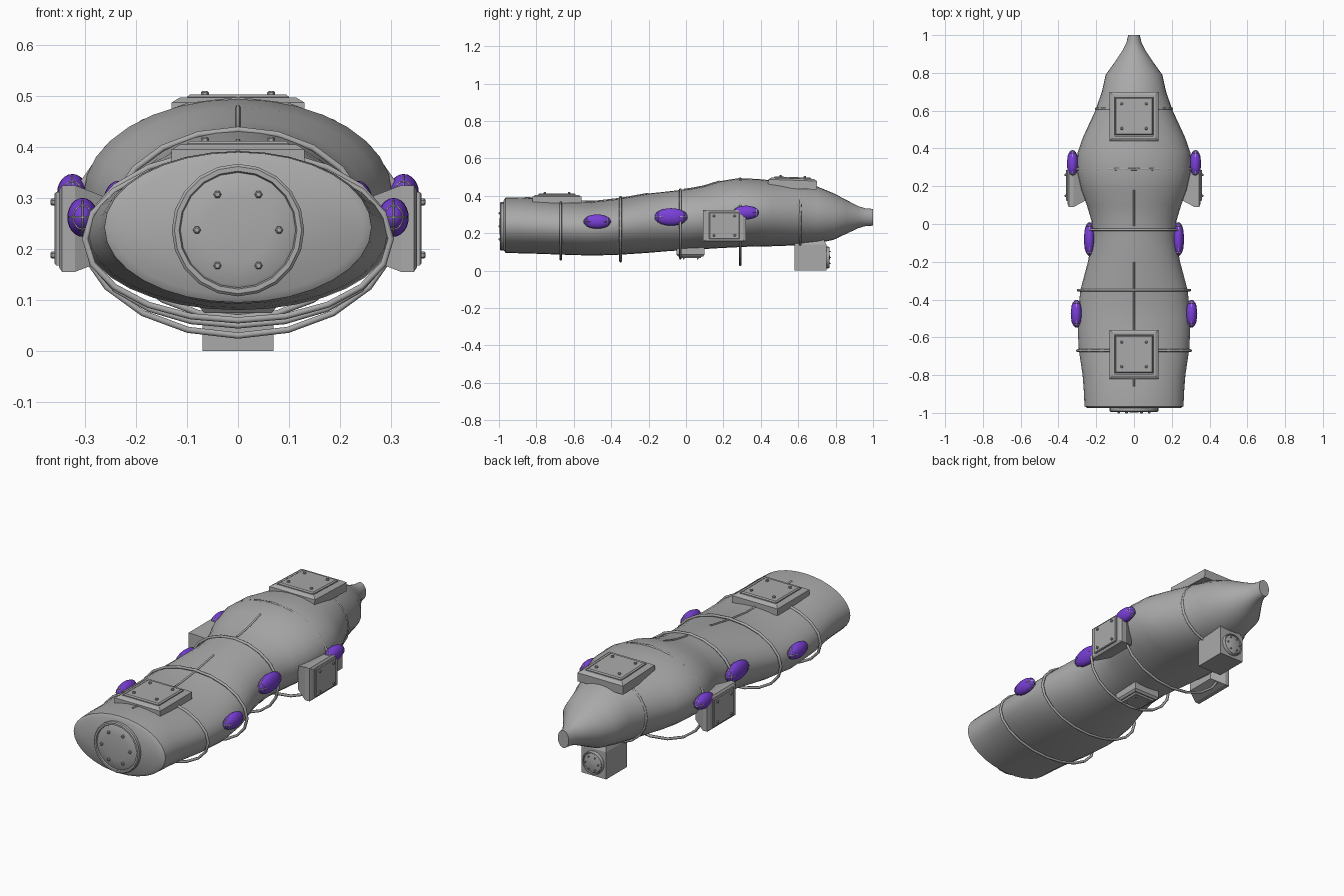
import bpy, bmesh
from math import sin, cos, pi, radians
from mathutils import Matrix, Vector

cube = bpy.data.objects.get("Cube")
if cube:
    bpy.data.objects.remove(cube, do_unlink=True)


def material(name, rgb):
    m = bpy.data.materials.new(name)
    m.use_nodes = True
    m.diffuse_color = (*rgb, 1)
    m.node_tree.nodes["Principled BSDF"].inputs["Base Color"].default_value = (*rgb, 1)
    return m


GREY = material("hull grey", (0.40, 0.40, 0.40))
PURPLE = material("lamp purple", (0.19, 0.05, 0.68))
LIGHT = material("cage light grey", (0.62, 0.62, 0.62))


def finish(bm, name, mat, matrix=Matrix(), smooth=True):
    bmesh.ops.recalc_face_normals(bm, faces=bm.faces)
    mesh = bpy.data.meshes.new(name)
    bm.to_mesh(mesh)
    bm.free()
    mesh.materials.append(mat)
    ob = bpy.data.objects.new(name, mesh)
    bpy.context.collection.objects.link(ob)
    ob.matrix_world = matrix
    if smooth:
        bpy.ops.object.select_all(action='DESELECT')
        ob.select_set(True)
        bpy.context.view_layer.objects.active = ob
        bpy.ops.object.shade_smooth_by_angle(angle=radians(35))
    return ob


def loft(bm, loops):
    """Skin a list of equally long point loops and cap both ends."""
    rows = [[bm.verts.new(p) for p in loop] for loop in loops]
    n = len(rows[0])
    for a, b in zip(rows, rows[1:]):
        for i in range(n):
            bm.faces.new((a[i], a[(i + 1) % n], b[(i + 1) % n], b[i]))
    bm.faces.new(rows[0])
    bm.faces.new(rows[-1])


def square(half_x, half_y, z):
    return [(sx * half_x, sy * half_y, z) for sx, sy in ((-1, -1), (1, -1), (1, 1), (-1, 1))]


def circle(radius, z, n=20):
    return [(radius * cos(2 * pi * i / n), radius * sin(2 * pi * i / n), z) for i in range(n)]


def oval(y, w, low, high, n=32):
    mid, h = (low + high) / 2, (high - low) / 2
    return [(w * cos(2 * pi * i / n), y, mid + h * sin(2 * pi * i / n)) for i in range(n)]


def tube(name, points, radius, mat, cyclic=False):
    curve = bpy.data.curves.new(name, 'CURVE')
    curve.dimensions = '3D'
    curve.bevel_depth = radius
    curve.bevel_resolution = 1
    curve.use_fill_caps = True
    sp = curve.splines.new('POLY')
    sp.points.add(len(points) - 1)
    for p, co in zip(sp.points, points):
        p.co = (*co, 1)
    sp.use_cyclic_u = cyclic
    curve.materials.append(mat)
    ob = bpy.data.objects.new(name, curve)
    bpy.context.collection.objects.link(ob)


def bolts(name, spots, z, matrix, r=0.008):
    bm = bmesh.new()
    for x, y in spots:
        loops = [circle(r, z - 0.004, 6), circle(r, z + 0.005, 6), circle(r * 0.6, z + 0.008, 6)]
        loft(bm, [[(x + p[0], y + p[1], p[2]) for p in lp] for lp in loops])
    finish(bm, name, GREY, matrix, False)


# Hull: y, half width, bottom, top
STATIONS = [(-0.975, 0.245, 0.11, 0.375), (-0.965, 0.262, 0.095, 0.39), (-0.88, 0.266, 0.092, 0.392),
            (-0.8, 0.272, 0.09, 0.385), (-0.66, 0.293, 0.085, 0.375), (-0.5, 0.3, 0.08, 0.368),
            (-0.35, 0.284, 0.085, 0.385), (-0.2, 0.244, 0.095, 0.412), (-0.08, 0.223, 0.105, 0.425),
            (0.02, 0.226, 0.11, 0.437), (0.1, 0.25, 0.115, 0.452), (0.18, 0.28, 0.12, 0.478),
            (0.28, 0.302, 0.125, 0.494), (0.38, 0.298, 0.13, 0.49), (0.46, 0.27, 0.13, 0.482),
            (0.6, 0.205, 0.135, 0.468), (0.7, 0.17, 0.145, 0.45), (0.79, 0.15, 0.165, 0.413),
            (0.86, 0.1, 0.198, 0.376), (0.92, 0.06, 0.226, 0.345), (0.96, 0.04, 0.238, 0.332),
            (1.0, 0.031, 0.24, 0.33)]
bm = bmesh.new()
loft(bm, [oval(*s) for s in STATIONS])
finish(bm, "hull", GREY)


def top_at(y):
    for a, b in zip(STATIONS, STATIONS[1:]):
        if a[0] <= y <= b[0]:
            return a[3] + (b[3] - a[3]) * (y - a[0]) / (b[0] - a[0])


# Hoops around the hull, hanging loose below it
for i, (y, w, low, high) in enumerate([(-0.67, 0.3, 0.06, 0.38), (-0.35, 0.297, 0.05, 0.393),
                                       (-0.03, 0.25, 0.065, 0.434), (0.29, 0.318, 0.03, 0.492),
                                       (0.61, 0.2, 0.13, 0.463)]):
    tube(f"hoop_{i + 1}", oval(y, w, low, high, 20), 0.007, GREY, True)

# Spine bars along the top
for i, (a, b) in enumerate([(-0.86, -0.54), (-0.54, -0.2), (-0.01, 0.18)]):
    ys = [a + (b - a) * k / 6 for k in range(7)]
    tube(f"spine_bar_{i + 1}", [(0, y, top_at(y)) for y in ys], 0.005, GREY)


def hatch(name, half, thick, matrix):
    """Chamfered frame with a sunken rim, raised plate and corner bolts; local z faces out."""
    bm = bmesh.new()
    h, p = half, half * 0.77
    loft(bm, [square(h, h, -thick), square(h, h, 0), square(h * 0.88, h * 0.88, 0.01),
              square(h * 0.8, h * 0.8, 0.01), square(h * 0.8, h * 0.8, 0.002)])
    loft(bm, [square(p, p, -0.005), square(p, p, 0.012), square(p * 0.94, p * 0.94, 0.017)])
    finish(bm, name, GREY, matrix, False)
    d = half * 0.5
    bolts(name + "_bolts", [(x, y) for x in (-d, d) for y in (-d, d)], 0.017, matrix, half * 0.06)


tilt = Matrix.Rotation(radians(-2), 4, 'X')
hatch("front_top_hatch", 0.13, 0.035, Matrix.Translation((0, -0.69, 0.395)))
hatch("rear_top_hatch", 0.13, 0.045, Matrix.Translation((0, 0.57, 0.483)) @ tilt)
hatch("belly_hatch", 0.075, 0.045, Matrix.Translation((0, 0.025, 0.085)) @ Matrix.Rotation(pi, 4, 'X'))

# Side pods: a tapering block, an outer plate and bolts
for side, s in (("left", 1), ("right", -1)):
    m = Matrix.Translation((s * 0.345, 0.205, 0.24)) @ Matrix.Rotation(s * pi / 2, 4, 'Y')
    bm = bmesh.new()
    loft(bm, [square(0.06, 0.08, -0.09), square(0.085, 0.115, -0.025), square(0.085, 0.115, 0),
              square(0.076, 0.1, 0.006)])
    loft(bm, [square(0.072, 0.082, 0), square(0.072, 0.082, 0.012), square(0.068, 0.078, 0.015)])
    finish(bm, side + "_pod", GREY, m, False)
    bolts(side + "_pod_bolts", [(x, y) for x in (-0.052, 0.052) for y in (-0.055, 0.055)], 0.015, m, 0.007)


def round_plate(name, r, matrix):
    """Round rim with a shallow dome and six bolts; local z faces out."""
    bm = bmesh.new()
    loft(bm, [circle(r, -0.015), circle(r, 0.004), circle(r * 0.96, 0.009),
              circle(r * 0.89, 0.009), circle(r * 0.87, 0.002), circle(r * 0.83, 0.005),
              circle(r * 0.5, 0.01), circle(r * 0.1, 0.012)])
    finish(bm, name, GREY, matrix)
    spots = [(r * 0.62 * cos(k * pi / 3), r * 0.62 * sin(k * pi / 3)) for k in range(6)]
    bolts(name + "_bolts", spots, 0.009, matrix, r * 0.06)


round_plate("front_plate", 0.13, Matrix.Translation((0, -0.985, 0.237)) @ Matrix.Rotation(pi / 2, 4, 'X'))

# Thruster housing under the tail
bm = bmesh.new()
loft(bm, [square(0.07, 0.085, 0), square(0.07, 0.085, 0.14), square(0.05, 0.06, 0.19)])
finish(bm, "thruster_housing", GREY, Matrix.Translation((0, 0.665, 0)), False)
round_plate("thruster_plate", 0.058, Matrix.Translation((0, 0.757, 0.07)) @ Matrix.Rotation(-pi / 2, 4, 'X'))

# Side lamps with thin cages over both ends
LAMPS = [("front", 0.305, -0.475, 0.262, 0.072), ("middle", 0.235, -0.08, 0.287, 0.088),
         ("rear", 0.325, 0.32, 0.31, 0.07)]
for place, x, y, z, length in LAMPS:
    for side, s in (("left", 1), ("right", -1)):
        name = f"{place}_{side}_lamp"
        centre, size = Vector((s * x, y, z)), Vector((0.03, length, length * 0.53))
        bm = bmesh.new()
        bmesh.ops.create_uvsphere(bm, u_segments=20, v_segments=12, radius=1)
        finish(bm, name, PURPLE, Matrix.Translation(centre) @ Matrix.Diagonal((*size, 1)))

        def on_lamp(a, turn, end):
            d = Vector((sin(a) * cos(turn), end * cos(a), sin(a) * sin(turn)))
            return centre + d * size

        for end in (-1, 1):
            for turn in (0, pi / 2):
                arc = [on_lamp(radians(k * 10), turn, end) for k in range(-6, 7)]
                tube(name + "_cage_bar", arc, 0.0016, LIGHT)
            ring = [on_lamp(radians(38), k * pi / 8, end) for k in range(16)]
            tube(name + "_cage_ring", ring, 0.0016, LIGHT, True)
